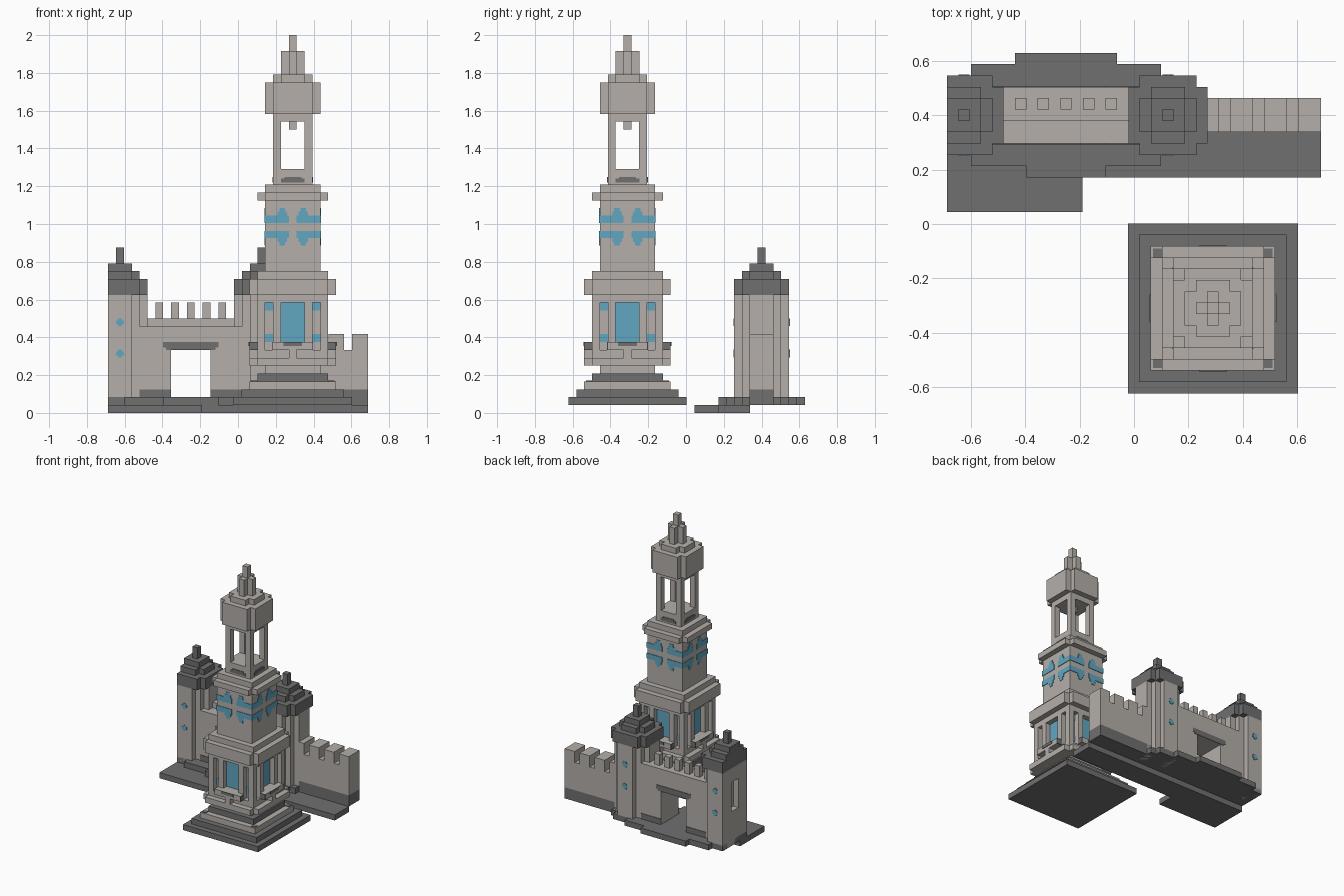
import bpy, bmesh
from math import pi
from mathutils import Matrix, Vector

if "Cube" in bpy.data.objects:
    bpy.data.objects.remove(bpy.data.objects["Cube"])


def material(name, red, green, blue):
    mat = bpy.data.materials.new(name)
    mat.use_nodes = True
    colour = (red, green, blue, 1)
    mat.diffuse_color = colour
    mat.node_tree.nodes["Principled BSDF"].inputs["Base Color"].default_value = colour
    return mat


STONE = material("pale stone", 0.46, 0.43, 0.4)
SLATE = material("dark slate", 0.16, 0.16, 0.16)
BLUE = material("blue glass", 0.12, 0.38, 0.53)

# Every width grows by one masonry step from the finial outwards
STEP = 2 / 48
TIP = STEP / 2
CORE = TIP + STEP
NECK = CORE + STEP
SLIM = NECK + STEP
MID = SLIM + STEP
WIDE = MID + STEP
BROAD = WIDE + STEP
FOOT = BROAD + STEP
PLATE = 0.004               # how far painted plates stand out

TOWER = (0.29, -0.31)       # axis of the main tower
GATE = (-0.25, 0.4)         # axis of the castle gate
END = 0.687                 # castle is cut flat at -END and +END


def build(name, mat, boxes, axis=(0, 0), sides=1):
    """Join boxes given as x, y and z ranges, repeated round the axis."""
    bm = bmesh.new()
    for side in range(sides):
        place = Matrix.Translation((*axis, 0)) @ Matrix.Rotation(side * pi / 2, 4, 'Z')
        for box in boxes:
            for v in bmesh.ops.create_cube(bm, size=1)["verts"]:
                v.co = place @ Vector([pair[c > 0] for pair, c in zip(box, v.co)])
                v.co.x = max(v.co.x, -END)
    bmesh.ops.recalc_face_normals(bm, faces=bm.faces)
    mesh = bpy.data.meshes.new(name)
    bm.to_mesh(mesh)
    bm.free()
    mesh.materials.append(mat)
    ob = bpy.data.objects.new(name, mesh)
    bpy.context.collection.objects.link(ob)
    return ob


def span(centre, half):
    return (centre - half, centre + half)


def mirrored(boxes):
    return boxes + [((-right, -left), y, z) for (left, right), y, z in boxes]


def panel(u, z, out):
    """Thin plate on the front face of a block with the given half width."""
    return (u, span(-out, PLATE), z)


# Cross-sections of a tier
def square(half, z):
    return [(span(0, half), span(0, half), z)]


def plus(half, z, notch=STEP):
    arm = span(0, half - notch)
    return [(span(0, half), arm, z), (arm, span(0, half), z)]


def turret(half, z):
    return plus(half, z, STEP * 2) + square(half - STEP, z)


def corner_posts(half, z):
    post = (half - STEP, half)
    back = (-half, STEP - half)
    return [(x, y, z) for x in (post, back) for y in (post, back)]


def stack(axis, z, tiers):
    """Pile tiers on each other; each height is a number of steps."""
    for name, mat, shape, half, steps in tiers:
        top = z + steps * STEP
        build(name, mat, shape(half, (z, top)), axis)
        z = top


# Main tower from plinth to finial
stack(TOWER, STEP, [
    ("plinth_foot", SLATE, square, FOOT, 1),
    ("plinth_step", SLATE, square, BROAD, 1),
    ("plinth_course", STONE, square, WIDE, 1),
    ("plinth_cap", SLATE, square, MID, 1),
    ("plinth_neck", STONE, square, SLIM, 1),
    ("lower_ledge", STONE, plus, WIDE, 1),
    ("lower_footing", STONE, square, MID, 1),
    ("lower_core", STONE, square, SLIM, 6),
    ("lower_head", STONE, square, MID, 1),
    ("lower_cornice", STONE, plus, WIDE, 2),
    ("lower_coping", STONE, square, MID, 1),
    ("upper_shaft", STONE, square, SLIM, 9),
    ("upper_cornice", STONE, plus, MID, 1),
    ("upper_coping", STONE, square, SLIM, 1),
    ("belfry_sill", STONE, square, NECK, 2),
    ("belfry_posts", STONE, corner_posts, NECK, 6),
    ("belfry_head", STONE, square, NECK, 1),
    ("dome", STONE, plus, SLIM, 4),
    ("dome_cap", STONE, plus, NECK, 1),
    ("lantern", STONE, plus, CORE, 3),
    ("finial", STONE, square, TIP, 2)])
build("belfry_pendant", STONE, square(TIP, (1.5, 1.55)), TOWER)
build("plinth_corners", SLATE, [((MID, 0.22), (MID, 0.22), span(STEP * 4, PLATE))], TOWER, 4)

# Windows, frames and balconies on all four sides of the lower storey
SILL, HEAD = STEP * 9, STEP * 14
reach = (-MID, -SLIM)
storey = (STEP * 8, HEAD)
build("window_frames", STONE, mirrored([((SLIM, MID), reach, storey),
                                        ((CORE, NECK), reach, storey)]), TOWER, 4)
build("window_panes", BLUE, [panel((-CORE, CORE), (SILL, HEAD), SLIM)], TOWER, 4)
build("corner_tiles", BLUE, mirrored([panel((NECK, SLIM), (z, z + STEP), SLIM)
                                      for z in (SILL, HEAD - STEP)]), TOWER, 4)
build("balconies", STONE, [((-NECK, NECK), (-WIDE, -SLIM), (SILL - STEP, SILL)),
                           ((-TIP, TIP), (-WIDE, -MID), (SILL - STEP * 2, SILL))], TOWER, 4)
build("balcony_ends", SLATE, mirrored([(span(NECK, PLATE), (-WIDE, -MID),
                                        (SILL - STEP, SILL))]), TOWER, 4)
build("balcony_marks", SLATE, [panel(span(0, 0.05), (SILL - TIP, SILL), WIDE)], TOWER, 4)

# Painted leaves, mirrored sideways and up and down
leaf = [((TIP, SLIM + PLATE), (TIP, 0.06)), ((0.03, 0.08), (0.04, 0.08)),
        ((0.04, 0.07), (0.07, 0.1))]
MIDDLE = 0.985
leaves = [panel(u, (MIDDLE + low, MIDDLE + high), SLIM) for u, (low, high) in leaf]
leaves += [panel(u, (MIDDLE - high, MIDDLE - low), SLIM) for u, (low, high) in leaf]
build("painted_leaves", BLUE, mirrored(leaves), TOWER, 4)
build("belfry_marks", SLATE, [panel(span(0, CORE), (1.22, 1.24), NECK),
                              panel(span(0, 0.045), (1.23, 1.25), NECK)], TOWER, 4)

# Castle foundations: a stepped oval over a broken lower slab
slab = (STEP, STEP * 2)
build("upper_plate", SLATE, [(span(0, wide), span(0, deep), slab) for wide, deep in (
    (0.35, MID), (0.475, SLIM), (0.52, NECK))]
    + [((-MID, MID), (0, WIDE), slab), ((-SLIM, SLIM), (-WIDE, 0), slab)], GATE)
depth = GATE[1]
build("lower_plate", SLATE, [((-END, -0.19), (0.045, depth - CORE), (0, STEP)),
                             ((-0.19, END), (depth - WIDE, depth - CORE), (0, STEP))])

# Castle towers on either side of the gate; the outer one is cut flat
for label, offset in (("outer", -STEP * 9), ("inner", STEP * 9)):
    axis = (GATE[0] + offset, depth)
    stack(axis, STEP, [
        (label + "_tower_body", STONE, turret, SLIM, 14),
        (label + "_tower_eaves", SLATE, plus, SLIM, 2),
        (label + "_tower_roof", SLATE, plus, NECK, 1),
        (label + "_tower_peak", SLATE, square, CORE, 1),
        (label + "_tower_spike", SLATE, square, TIP, 2)])
    gems = [panel(span(0, wide), span(z, high), SLIM) for z in (0.315, 0.48)
            for wide, high in ((TIP, TIP / 2), (TIP / 2, TIP))]
    gems += [(u, span(SLIM, PLATE), z) for u, y, z in gems]
    build(label + "_tower_gems", BLUE, gems, axis)

# Tall slot in the flat side of the outer tower
cutter = build("slot_cutter", STONE, [((-END, STEP * 2 - END), span(depth, STEP), (0.3, 0.52))])
cutter.location.x = -STEP
cutter.hide_render = True
cutter.hide_viewport = True
slot = bpy.data.objects["outer_tower_body"].modifiers.new("slot", 'BOOLEAN')
slot.operation, slot.solver, slot.use_self = 'DIFFERENCE', 'EXACT', True
slot.object = cutter

# Gate wall with opening, parapet and merlons
length, thick = span(0, WIDE + STEP), span(0, NECK)
LINTEL = STEP * 8
build("gate_piers", STONE, mirrored([((NECK, length[1]), thick, (STEP * 2, LINTEL))]), GATE)
build("gate_wall", STONE, [(length, thick, (LINTEL, STEP * 11)),
                           (length, (-TIP, NECK), (STEP * 11, STEP * 12))], GATE)
build("gate_merlons", STONE, [(span(STEP * i, TIP), (TIP, CORE), (STEP * 12, STEP * 14))
                              for i in range(-4, 5, 2)], GATE)
trim = [panel(span(0, SLIM), (0.345, SILL), NECK),
        panel(span(0, 0.13), (LINTEL, SILL), NECK)]
trim += mirrored([panel((NECK, length[1]), (STEP * 2, STEP * 3), NECK)])
trim += [(u, span(NECK, PLATE), z) for u, y, z in trim]
build("gate_trim", SLATE, trim, GATE)

# Side wall with dark footing and notched top
run, thick = (0.19, END), span(depth, CORE)
build("side_wall_base", SLATE, [(run, thick, (STEP, STEP * 3))])
build("side_wall", STONE, [(run, thick, (STEP * 3, LINTEL))])
build("side_merlons", STONE, [((right - STEP * 2, right), thick, (LINTEL, STEP * 10))
                              for right in [END - STEP * 3 * i for i in range(4)]])
